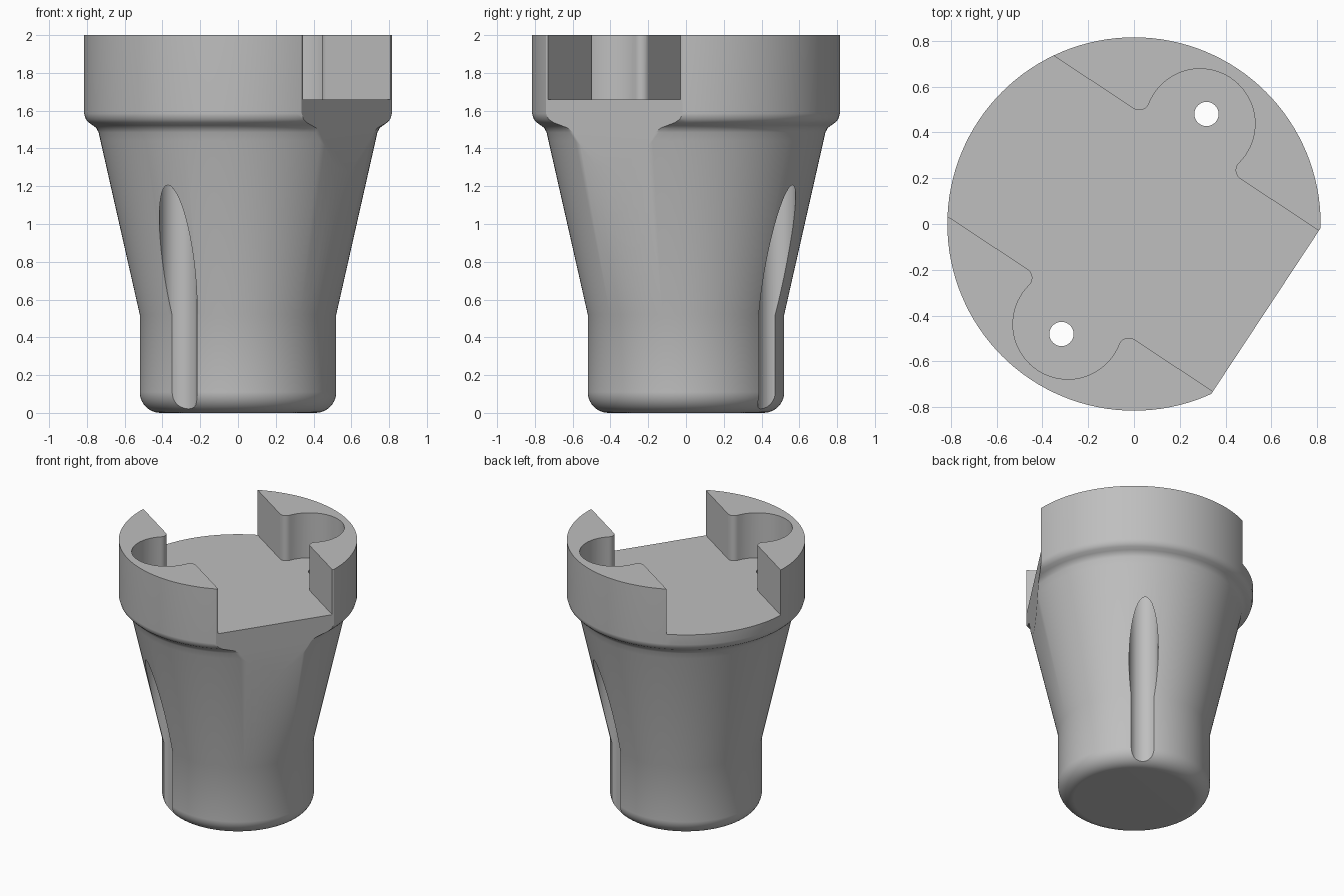
import bpy, bmesh
from math import cos, sin, pi, sqrt, atan2, radians
from mathutils import Matrix

cube = bpy.data.objects.get("Cube")
if cube:
    bpy.data.objects.remove(cube, do_unlink=True)

RIM, FLOOR, TOP = 0.815, 1.66, 2.0
SLOT, FLAT = 0.42, 0.69              # slot half width, distance of side flat
POCKET, POCKET_R, ROUND = 0.524, 0.24, 0.045
BORE = 0.575                         # distance of screw holes from the axis
TURN = Matrix.Rotation(-radians(33.4), 4, 'Z')   # slot direction

grey = bpy.data.materials.new("light_grey")
grey.use_nodes = True
grey.diffuse_color = (0.52, 0.52, 0.52, 1)
grey.node_tree.nodes["Principled BSDF"].inputs["Base Color"].default_value = grey.diffuse_color


def finish(name, bm):
    bmesh.ops.recalc_face_normals(bm, faces=bm.faces)
    mesh = bpy.data.meshes.new(name)
    bm.to_mesh(mesh)
    bm.free()
    mesh.materials.append(grey)
    obj = bpy.data.objects.new(name, mesh)
    bpy.context.collection.objects.link(obj)
    return obj


def arc(cx, cy, r, a0, a1, n):
    return [(cx + r * cos(a0 + (a1 - a0) * i / n),
             cy + r * sin(a0 + (a1 - a0) * i / n)) for i in range(n + 1)]


def prism(name, outline, z0, z1):
    """Extrude an outline given in slot coordinates, turned into place."""
    bm = bmesh.new()
    face = bm.faces.new([bm.verts.new((x, y, z0)) for x, y in outline])
    up = bmesh.ops.extrude_face_region(bm, geom=[face])["geom"]
    bmesh.ops.translate(bm, vec=(0, 0, z1 - z0),
                        verts=[v for v in up if isinstance(v, bmesh.types.BMVert)])
    bmesh.ops.transform(bm, matrix=TURN, verts=bm.verts)
    return finish(name, bm)


def lathe(name, profile, steps):
    bm = bmesh.new()
    verts = [bm.verts.new((r, 0, z)) for r, z in profile]
    edges = [bm.edges.new(pair) for pair in zip(verts, verts[1:])]
    bmesh.ops.spin(bm, geom=verts + edges, cent=(0, 0, 0), axis=(0, 0, 1),
                   angle=2 * pi, steps=steps)
    bmesh.ops.remove_doubles(bm, verts=bm.verts, dist=1e-5)
    return finish(name, bm)


# Turned body: rounded foot, cone, flared collar
profile = [(0, 0)] + arc(0.41, 0.11, 0.11, -pi / 2, 0, 10)
profile += [(0.52, 0.52), (0.728, 1.44), (0.738, 1.485), (0.75, 1.508),
            (0.768, 1.522), (0.79, 1.537), (0.806, 1.555), (RIM, 1.585),
            (RIM, TOP), (0, TOP)]
body = lathe("socket_body", profile, 128)

# Slot with a round pocket on each side, joined by rounded corners
dy = SLOT + ROUND - POCKET
reach = sqrt((POCKET_R + ROUND) ** 2 - dy ** 2)
lean = atan2(dy, reach)
side = [(1.2, SLOT)]
side += arc(reach, SLOT + ROUND, ROUND, -pi / 2, -pi - abs(lean), 8)
side += arc(0, POCKET, POCKET_R, lean, pi - lean, 40)[1:-1]
side += arc(-reach, SLOT + ROUND, ROUND, abs(lean), -pi / 2, 8)
side += [(-1.2, SLOT)]
slot = side + [(-x, -y) for x, y in side]
cutters = [prism("slot_cutter", slot, FLOOR, TOP + 0.2)]

# Flat on one side of the collar
cutters.append(prism("flat_cutter", [(FLAT, -1), (1.5, -1), (1.5, 1), (FLAT, 1)], 1, 2.3))

# Screw holes, with wide bores that break out as grooves in the cone
for s in (1, -1):
    cutters.append(prism("bore_cutter", arc(0, s * BORE, 0.1, 0, 2 * pi, 40)[:-1], -0.1, 1.36))
    cutters.append(prism("hole_cutter", arc(0, s * BORE, 0.053, 0, 2 * pi, 32)[:-1], 1.2, 1.8))

bpy.ops.object.select_all(action='DESELECT')
bpy.context.view_layer.objects.active = body
body.select_set(True)
for cutter in cutters:
    cutter.hide_render = True
    mod = body.modifiers.new("cut", 'BOOLEAN')
    mod.operation, mod.solver, mod.object = 'DIFFERENCE', 'EXACT', cutter
    bpy.ops.object.modifier_apply(modifier=mod.name)
    bpy.data.objects.remove(cutter, do_unlink=True)

bpy.ops.object.shade_smooth_by_angle(angle=radians(25))
weighted = body.modifiers.new("weighted_normals", 'WEIGHTED_NORMAL')
weighted.keep_sharp = True
